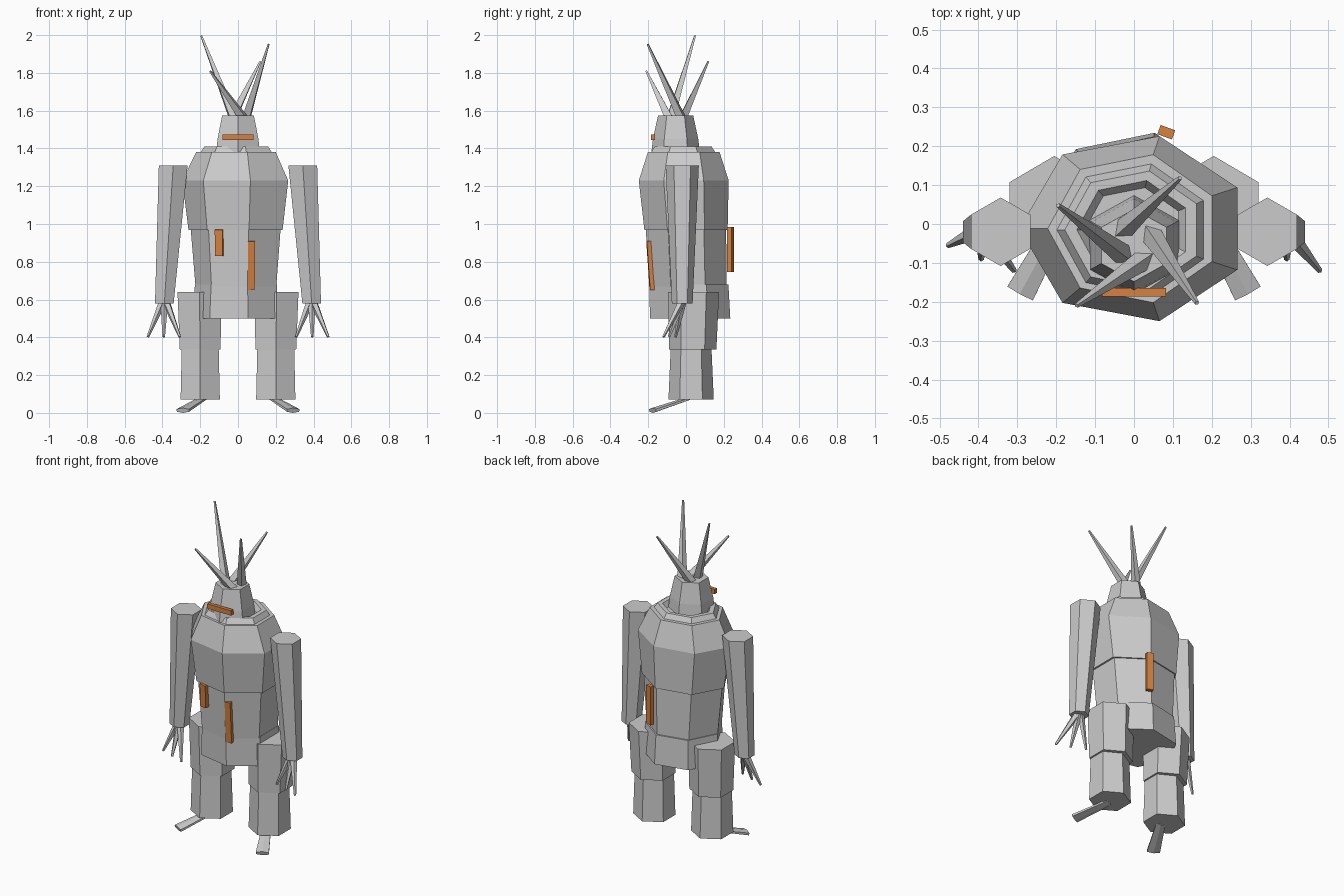
import bpy, bmesh, math
from mathutils import Vector, Matrix

if "Cube" in bpy.data.objects:
    bpy.data.objects.remove(bpy.data.objects["Cube"])


def material(name, rgb):
    m = bpy.data.materials.new(name)
    m.diffuse_color = (*rgb, 1)
    m.use_nodes = True
    m.node_tree.nodes["Principled BSDF"].inputs["Base Color"].default_value = m.diffuse_color
    return m


GREY = material("light_grey", (0.6, 0.6, 0.6))
ORANGE = material("orange", (0.68, 0.22, 0.05))


def finish(name, bm, mat):
    bmesh.ops.recalc_face_normals(bm, faces=bm.faces)
    me = bpy.data.meshes.new(name)
    bm.to_mesh(me)
    bm.free()
    me.materials.append(mat)
    ob = bpy.data.objects.new(name, me)
    bpy.context.collection.objects.link(ob)
    return ob


def loft(name, rings, n, phase, closed=False):
    """Stack n-sided rings given as (cx, cy, z, rx, ry)."""
    bm = bmesh.new()
    loops = []
    for cx, cy, z, rx, ry in rings:
        angles = [math.radians(phase) + math.tau * i / n for i in range(n)]
        loops.append([bm.verts.new((cx + rx * math.cos(a), cy + ry * math.sin(a), z)) for a in angles])
    pairs = list(zip(loops, loops[1:]))
    if closed:
        pairs.append((loops[-1], loops[0]))
    else:
        bm.faces.new(loops[0])
        bm.faces.new(loops[-1])
    for a, b in pairs:
        for i in range(n):
            j = (i + 1) % n
            bm.faces.new((a[i], a[j], b[j], b[i]))
    return finish(name, bm, GREY)


def taper(name, start, end, r1, r2, n, flat=1.0):
    """Tapered rod between two points, optionally flattened."""
    start, end = Vector(start), Vector(end)
    axis = (end - start).normalized()
    side = axis.cross(Vector((0, 0, 1))).normalized()
    up = side.cross(axis)
    rot = Matrix((side, up * flat, axis)).transposed().to_4x4()
    bm = bmesh.new()
    bmesh.ops.create_cone(bm, cap_ends=True, segments=n, radius1=r1, radius2=r2,
                          depth=(end - start).length,
                          matrix=Matrix.Translation((start + end) / 2) @ rot)
    return finish(name, bm, GREY)


def bar(name, center, size, tilt=0, turn=0):
    bm = bmesh.new()
    bmesh.ops.create_cube(bm, size=1, matrix=Matrix.Translation(center)
                          @ Matrix.Rotation(math.radians(turn), 4, 'Z')
                          @ Matrix.Rotation(math.radians(tilt), 4, 'X')
                          @ Matrix.Diagonal((*size, 1)))
    return finish(name, bm, ORANGE)


# Seven-sided body, one corner towards -x
loft("pelvis", [(0, 0.022, 0.50, 0.24, 0.218), (0, 0.015, 0.68, 0.228, 0.215)], 7, 180)
loft("abdomen", [(0, 0.01, 0.67, 0.225, 0.21), (0, 0, 0.97, 0.25, 0.218)], 7, 180)
loft("chest", [(0, 0, 0.968, 0.262, 0.226), (0, -0.012, 1.23, 0.295, 0.244),
               (0, -0.012, 1.38, 0.222, 0.195)], 7, 180)
loft("collar", [(0, -0.015, 1.37, 0.205, 0.18), (0, -0.015, 1.41, 0.178, 0.155),
                (0, -0.015, 1.41, 0.147, 0.13), (0, -0.015, 1.37, 0.12, 0.105)], 7, 180, True)

# Six-sided head with four horns
loft("head", [(0, -0.055, 1.365, 0.135, 0.13), (0, -0.055, 1.45, 0.125, 0.12),
              (0, -0.055, 1.575, 0.097, 0.093)], 6, 30)
horns = [((-0.02, -0.085, 1.55), (-0.195, 0.048, 1.998)),
         ((0.04, -0.02, 1.55), (0.162, -0.203, 1.952)),
         ((0.035, -0.085, 1.55), (-0.148, -0.21, 1.81)),
         ((-0.035, -0.02, 1.55), (0.118, 0.118, 1.86))]
for i, (base, tip) in enumerate(horns):
    taper(f"horn_{i + 1}", base, tip, 0.029, 0.006, 4)

# Limbs on both sides
for side, s in (("left", -1), ("right", 1)):
    loft(f"{side}_arm", [(s * 0.39, -0.02, 0.58, 0.057, 0.055),
                         (s * 0.343, -0.02, 1.31, 0.088, 0.088)], 6, 30)
    for i, (dx, y) in enumerate(((-0.085, -0.055), (0, -0.09), (0.085, -0.12))):
        taper(f"{side}_finger_{i + 1}", (s * 0.39 + dx * 0.1, -0.02 + 0.1 * (y + 0.09), 0.59),
              (s * 0.393 + dx, y, 0.402), 0.022, 0.007, 5)
    loft(f"{side}_thigh", [(s * 0.2, 0.036, 0.335, 0.125, 0.125),
                           (s * 0.205, 0.04, 0.64, 0.133, 0.135)], 6, 30)
    loft(f"{side}_shin", [(s * 0.2, 0.027, 0.07, 0.12, 0.12),
                          (s * 0.2, 0.027, 0.34, 0.113, 0.108)], 6, 30)
    taper(f"{side}_foot", (s * 0.19, 0.01, 0.075), (s * 0.292, -0.177, 0.013),
          0.03, 0.043, 6, 0.32)

# Orange visor and body strips
bar("visor", (0, -0.175, 1.46), (0.165, 0.022, 0.03))
bar("short_front_strip", (-0.1, -0.188, 0.9), (0.042, 0.03, 0.14), 2, -8)
bar("long_front_strip", (0.07, -0.185, 0.78), (0.036, 0.03, 0.26), 4, 5)
bar("back_strip", (0.083, 0.236, 0.865), (0.04, 0.025, 0.24), 0, -20)
